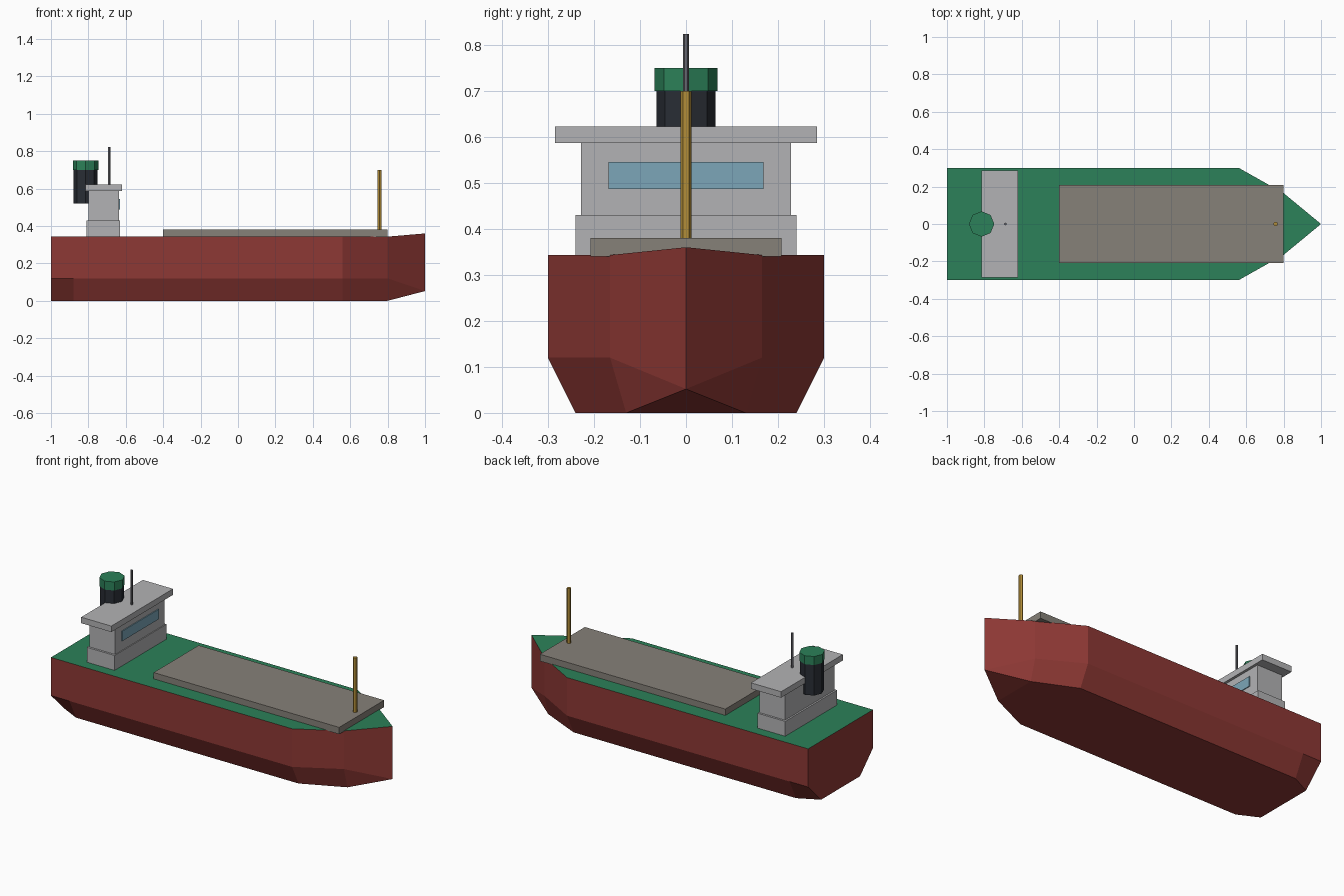
import bpy, bmesh
from mathutils import Matrix

if "Cube" in bpy.data.objects:
    bpy.data.objects.remove(bpy.data.objects["Cube"])


def material(name, rgb):
    m = bpy.data.materials.new(name)
    m.diffuse_color = (*rgb, 1)
    m.use_nodes = True
    m.node_tree.nodes["Principled BSDF"].inputs["Base Color"].default_value = m.diffuse_color
    return m


RED = material("hull_red", (0.27, 0.04, 0.035))
GREEN = material("deck_green", (0.025, 0.22, 0.10))
TAUPE = material("hatch_taupe", (0.24, 0.22, 0.19))
GREY = material("house_grey", (0.45, 0.45, 0.46))
BLUE = material("glass_blue", (0.20, 0.38, 0.48))
DARK = material("funnel_dark", (0.022, 0.026, 0.035))
STEEL = material("mast_steel", (0.14, 0.14, 0.16))
GOLD = material("post_gold", (0.45, 0.27, 0.04))


def finish(name, bm, *mats):
    bmesh.ops.recalc_face_normals(bm, faces=bm.faces[:])
    me = bpy.data.meshes.new(name)
    bm.to_mesh(me)
    bm.free()
    for m in mats:
        me.materials.append(m)
    ob = bpy.data.objects.new(name, me)
    bpy.context.collection.objects.link(ob)


def box(name, x0, x1, half_y, z0, z1, mat):
    bm = bmesh.new()
    size = Matrix.Diagonal((x1 - x0, 2 * half_y, z1 - z0, 1))
    bmesh.ops.create_cube(bm, size=1, matrix=Matrix.Translation(((x0 + x1) / 2, 0, (z0 + z1) / 2)) @ size)
    finish(name, bm, mat)


def post(name, x, r, z0, z1, sides, mat):
    bm = bmesh.new()
    bmesh.ops.create_cone(bm, cap_ends=True, segments=sides, radius1=r, radius2=r, depth=z1 - z0,
                          matrix=Matrix.Translation((x, 0, (z0 + z1) / 2)))
    finish(name, bm, mat)


# Hull: stations of (x, keel half width, deck and chine half width), lofted to the stem
DECK, CHINE = 0.343, 0.12
bm = bmesh.new()
rings = []
for x, keel, beam in [(-1, 0.18, 0.30), (-0.88, 0.24, 0.30), (0.56, 0.24, 0.30), (0.8, 0.13, 0.165)]:
    section = [(beam, DECK), (beam, CHINE), (keel, 0), (-keel, 0), (-beam, CHINE), (-beam, DECK)]
    rings.append([bm.verts.new((x, y, z)) for y, z in section])
bm.faces.new(rings[0])
deck_faces = []
for a, b in zip(rings, rings[1:]):
    for i in range(6):
        j = (i + 1) % 6
        f = bm.faces.new((a[i], a[j], b[j], b[i]))
        if i == 5:
            deck_faces.append(f)
# Pointed bow
top, foot = bm.verts.new((1, 0, 0.36)), bm.verts.new((1, 0, 0.052))
r = rings[-1]
bm.faces.new((r[0], r[1], foot, top))
bm.faces.new((r[5], r[4], foot, top))
for i in (1, 2, 3):
    bm.faces.new((r[i], r[i + 1], foot))
deck_faces.append(bm.faces.new((r[5], r[0], top)))
for f in deck_faces:
    f.material_index = 1
finish("hull", bm, RED, GREEN)

# Cargo hatch and wheelhouse
box("cargo_hatch", -0.40, 0.80, 0.208, 0.34, 0.38, TAUPE)
box("house_base", -0.81, -0.63, 0.24, 0.34, 0.43, GREY)
box("wheelhouse", -0.80, -0.635, 0.228, 0.43, 0.588, GREY)
box("wheelhouse_roof", -0.815, -0.62, 0.285, 0.587, 0.622, GREY)
box("window", -0.642, -0.63, 0.168, 0.487, 0.545, BLUE)

# Funnel and masts
post("funnel", -0.815, 0.064, 0.52, 0.70, 8, DARK)
post("funnel_cap", -0.815, 0.068, 0.70, 0.75, 8, GREEN)
post("radio_mast", -0.688, 0.007, 0.62, 0.823, 6, STEEL)
post("bow_post", 0.757, 0.012, 0.36, 0.70, 6, GOLD)
